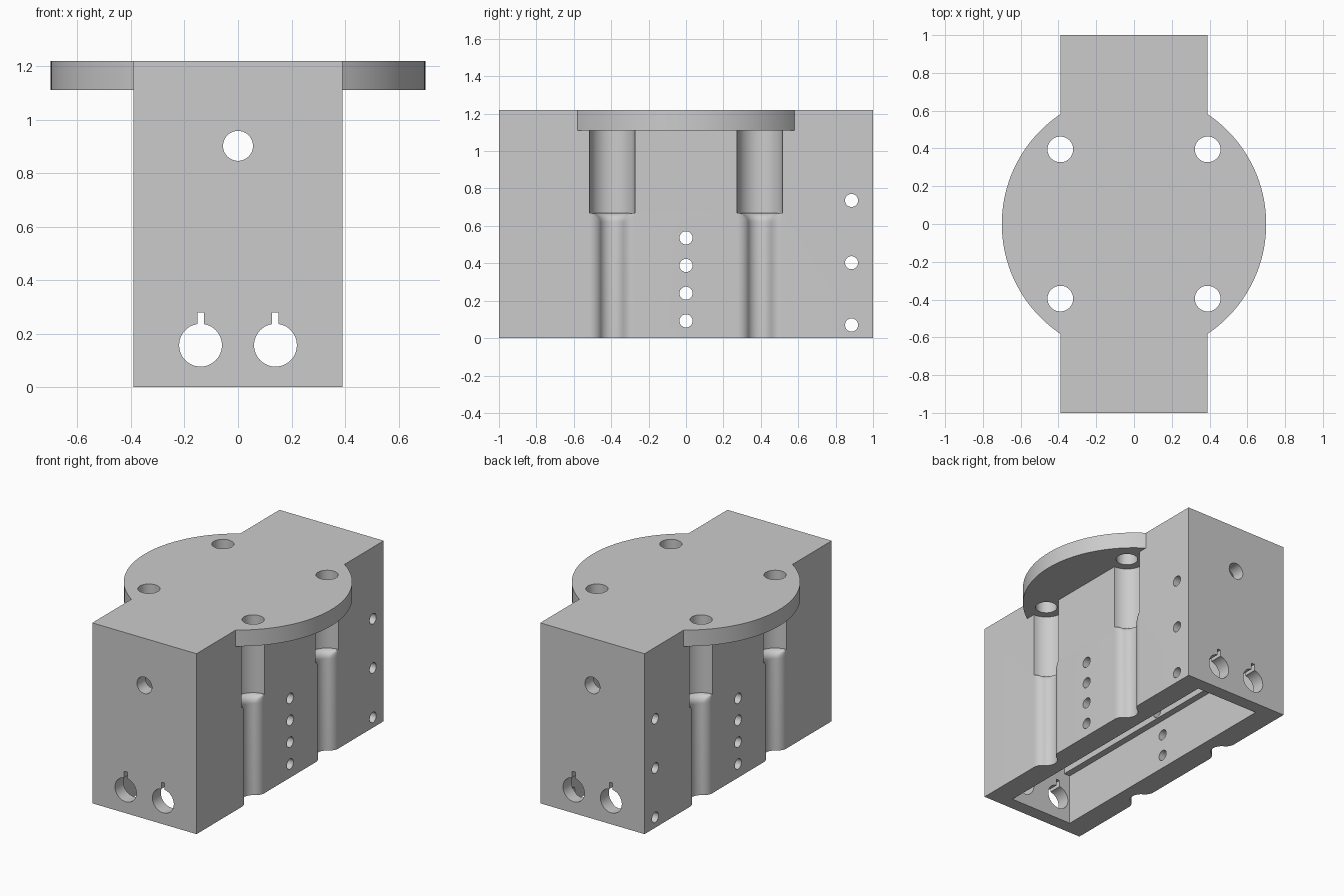
import bpy, bmesh
from math import sin, cos, pi, atan2, sqrt
from mathutils import Matrix

cube = bpy.data.objects.get("Cube")
if cube:
    bpy.data.objects.remove(cube, do_unlink=True)

WALL, HEIGHT, FLANGE_Z = 0.39, 1.22, 1.11
BOSS_Y, CHANNEL = 0.395, 0.12

grey = bpy.data.materials.new("plain grey")
grey.use_nodes = True
grey.diffuse_color = (0.6, 0.6, 0.6, 1)
grey.node_tree.nodes["Principled BSDF"].inputs["Base Color"].default_value = (0.6, 0.6, 0.6, 1)


def add_object(name, bm):
    bmesh.ops.recalc_face_normals(bm, faces=bm.faces)
    mesh = bpy.data.meshes.new(name)
    bm.to_mesh(mesh)
    bm.free()
    mesh.materials.append(grey)
    ob = bpy.data.objects.new(name, mesh)
    bpy.context.collection.objects.link(ob)
    return ob


def box(name, x, y, z):
    """Box from (low, high) ranges."""
    bm = bmesh.new()
    bmesh.ops.create_cube(bm, size=1)
    for v in bm.verts:
        v.co = [r[0] if c < 0 else r[1] for c, r in zip(v.co, (x, y, z))]
    return add_object(name, bm)


def cylinder(name, radius, length, centre, axis="Z", sides=48):
    turn = {"X": Matrix.Rotation(pi / 2, 4, "Y"), "Y": Matrix.Rotation(pi / 2, 4, "X"),
            "Z": Matrix.Identity(4)}[axis]
    bm = bmesh.new()
    bmesh.ops.create_cone(bm, cap_ends=True, segments=sides, radius1=radius, radius2=radius,
                          depth=length, matrix=Matrix.Translation(centre) @ turn)
    return add_object(name, bm)


def channel_profile(radius, steps=10):
    """Half-round groove with filleted lips, as (depth, across) points."""
    fillet = (CHANNEL ** 2 - radius ** 2) / (2 * radius)
    reach = atan2(CHANNEL, fillet)
    half = []
    for i in range(steps + 1):
        a = reach * i / steps
        half.append((fillet - fillet * cos(a), CHANNEL - fillet * sin(a)))
    for i in range(1, steps + 1):
        a = reach * (1 - i / steps)
        half.append((radius * cos(a), radius * sin(a)))
    half = [(-0.1, CHANNEL)] + half
    return half + [(d, -y) for d, y in reversed(half[:-1])]


def channel_cutter(side, y0):
    """Lower groove that flares out into the wider pocket above it."""
    flare = 0.05
    levels = [(-0.1, 0.07)]
    for i in range(9):
        t = pi / 2 * i / 8
        levels.append((0.62 + flare * sin(t), 0.07 + 0.0495 * (1 - cos(t))))
    bm = bmesh.new()
    rings = [[bm.verts.new((side * (WALL - d), y0 + y, z)) for d, y in channel_profile(r)]
             for z, r in levels]
    for low, high in zip(rings, rings[1:]):
        for i in range(len(low)):
            j = (i + 1) % len(low)
            bm.faces.new((low[i], low[j], high[j], high[i]))
    bm.faces.new(rings[0])
    bm.faces.new(rings[-1])
    return add_object("channel_cutter", bm)


def boolean(target, tool, operation="DIFFERENCE"):
    mod = target.modifiers.new(operation.title(), "BOOLEAN")
    mod.operation, mod.solver, mod.object = operation, "EXACT", tool
    bpy.context.view_layer.objects.active = target
    bpy.ops.object.modifier_apply(modifier=mod.name)
    bpy.data.objects.remove(tool, do_unlink=True)


# Block with the round mounting flange
body = box("housing_block", (-WALL, WALL), (-1, 1), (0, HEIGHT))
flange = cylinder("flange", 0.7, HEIGHT - FLANGE_Z, (0, 0, (HEIGHT + FLANGE_Z) / 2), sides=128)
boolean(body, flange, "UNION")

# Stepped cavity, open at the bottom
boolean(body, box("cavity", (-0.235, 0.235), (-0.91, 0.91), (-0.1, 0.343)))
boolean(body, box("upper_cavity", (-0.19, 0.19), (-0.91, 0.91), (0.3, 1.0)))

# Screw holes in the flange with side pockets and grooves beneath
for side in (-1, 1):
    for y in (-BOSS_Y, BOSS_Y):
        boolean(body, channel_cutter(side, y))
        boolean(body, cylinder("pocket", 0.122, FLANGE_Z - 0.669,
                               (side * WALL, y, (FLANGE_Z + 0.669) / 2)))
        boolean(body, cylinder("screw_hole", 0.068, 0.4, (side * WALL, y, 1.2)))

# Keyhole openings and upper hole through both ends
for x in (-0.14, 0.14):
    boolean(body, cylinder("keyhole", 0.08, 3, (x, 0, 0.157), "Y"))
    boolean(body, box("key_slot", (x - 0.012, x + 0.012), (-1.5, 1.5), (0.16, 0.28)))
boolean(body, cylinder("end_hole", 0.056, 3, (0, 0, 0.902), "Y"))

# Small cross holes through both sides
cross_holes = [(0, 0.092 + 0.148 * i) for i in range(4)] + [(0.885, 0.07 + 0.333 * i) for i in range(3)]
for y, z in cross_holes:
    boolean(body, cylinder("cross_hole", 0.035, 2, (0, y, z), "X", 32))

bpy.ops.object.select_all(action="DESELECT")
body.select_set(True)
bpy.context.view_layer.objects.active = body
bpy.ops.object.shade_smooth_by_angle(angle=pi / 6)
